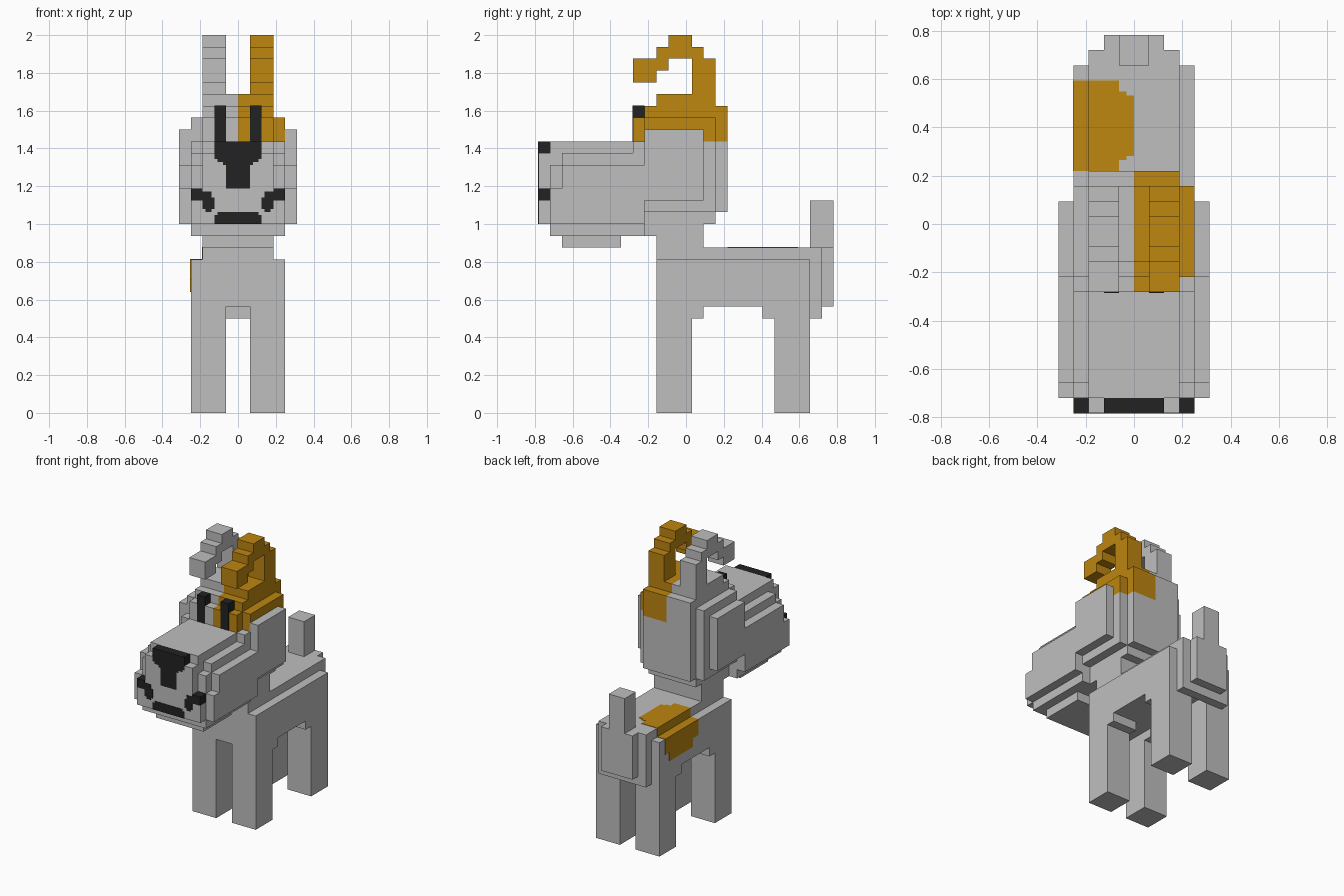
import bpy
import bmesh

if "Cube" in bpy.data.objects:
    bpy.data.objects.remove(bpy.data.objects["Cube"], do_unlink=True)

U = 1 / 16      # edge length of one block


def material(name, rgb):
    m = bpy.data.materials.new(name)
    m.use_nodes = True
    m.diffuse_color = (*rgb, 1)
    bsdf = next(n for n in m.node_tree.nodes if n.type == "BSDF_PRINCIPLED")
    bsdf.inputs["Base Color"].default_value = (*rgb, 1)
    return m


GREY = material("light_grey_fur", (0.52, 0.52, 0.52))
ORANGE = material("orange_fur", (0.51, 0.24, 0.005))
DARK = material("dark_features", (0.016, 0.016, 0.016))


def build(name, mat, boxes, flip=False):
    """Join blocks (x0, x1, y0, y1, z0, z1), in block units, into one part."""
    bm = bmesh.new()
    for x0, x1, y0, y1, z0, z1 in boxes:
        if flip:
            x0, x1 = -x1, -x0
        verts = bmesh.ops.create_cube(bm, size=1)["verts"]
        for v in verts:
            v.co.x = (x1 if v.co.x > 0 else x0) * U
            v.co.y = ((y1 if v.co.y > 0 else y0) - 0.5) * U
            v.co.z = (z1 if v.co.z > 0 else z0) * U
    mesh = bpy.data.meshes.new(name)
    bm.to_mesh(mesh)
    bm.free()
    mesh.materials.append(mat)
    obj = bpy.data.objects.new(name, mesh)
    bpy.context.collection.objects.link(obj)
    return obj


def wide(*boxes):
    """Centred blocks given as (half_width, y0, y1, z0, z1)."""
    return [(-b[0], *b) for b in boxes]


# Body, tail and neck
build("torso", GREY, wide((4, -2, 11, 9, 13), (3, -2, 11, 9, 14)))
build("rump", GREY, wide((3, 11, 12, 8, 14), (2, 12, 13, 9, 14)))
build("tail", GREY, wide((1, 11, 13, 14, 18)))
build("neck", GREY, wide((3, -2, 2, 14, 16)))

# Head below the brow
build("skull", GREY, wide(
    (3, -4, 3, 16, 23), (3, 3, 4, 17, 23),
    (4, -3, 3, 17, 23), (4, -4, -3, 16, 23)))
build("cheeks", GREY, wide((5, -3, 2, 18, 23)))
build("snout", GREY, wide(
    (3, -11, -4, 15, 23), (3, -4, -2, 15, 17),
    (4, -10, -3, 15, 22), (4, -11, -10, 15, 21),
    (5, -10, -3, 16, 21), (5, -11, -10, 16, 19)))
build("muzzle_front", GREY, wide(
    (3, -12, -11, 16, 22), (4, -12, -11, 16, 18)))
build("chin", GREY, wide((3, -10, -5, 14, 15)))

# Halves of the brow and ears, one colour on each side
brow = [(0, 3, -4, -3, 23, 25), (0, 3, -3, 4, 23, 26),
        (0, 3, -2, 3, 26, 27), (3, 4, -3, 3, 23, 25)]
ear = [(1, 3, 1, 3, 27, 30), (1, 3, -2, 2, 30, 31), (1, 3, -1, 1, 31, 32),
       (1, 3, -4, -1, 29, 30), (1, 3, -4, -2, 28, 29)]
P = 0.05        # thickness of painted plates
for side, mat, flip in (("left", ORANGE, False), ("right", GREY, True)):
    build(side + "_brow", mat, brow, flip)
    build(side + "_ear", mat, ear, flip)
    build(side + "_temple", GREY, [(3.9, 5, -3, 2, 23, 24)], flip)
    build(side + "_eye", DARK, [(1, 2, -4 - P, -3, 23, 26 + P)], flip)
    # Legs with small hip blocks
    build(side + "_front_leg", GREY,
          [(1, 4, -2, 1, 0, 9), (1, 4, 1, 2, 8, 9)], flip)
    build(side + "_rear_leg", GREY,
          [(1, 4, 8, 11, 0, 9), (1, 4, 7, 8, 8, 9)], flip)
    # Corner of the mouth
    build(side + "_mouth_corner", DARK,
          [(3, 4, -12 - P, -11, 18, 19), (2.25, 3, -12 - P, -12, 18, 18.75),
           (2, 3, -12 - P, -12, 17.25, 18.25), (2.25, 2.75, -12 - P, -12, 17, 17.25)],
          flip)

# Nose and mouth
build("nose", DARK, wide(
    (2, -12 - P, -11, 22, 23), (2, -12 - P, -12, 21.5, 22),
    (1.75, -12 - P, -12, 21.25, 21.5), (1.25, -12 - P, -12, 21, 21.25),
    (1, -12 - P, -12, 19, 21)))
build("mouth", DARK, wide((2, -12 - P, -12, 16, 16.75), (1.75, -12 - P, -12, 16.75, 17)))

# Orange patch on the right of the back, wrapping down the flank
build("back_patch", ORANGE, [
    (-3 - P, -1, 4, 10, 13, 14 + P), (-1, -0.5, 4.75, 9.25, 13.5, 14 + P),
    (-0.5, 0, 5, 9, 13.5, 14 + P),
    (-4 - P, -3, 4, 10, 11.25, 13 + P), (-4 - P, -3.5, 5, 9.25, 10.25, 11.25)])
